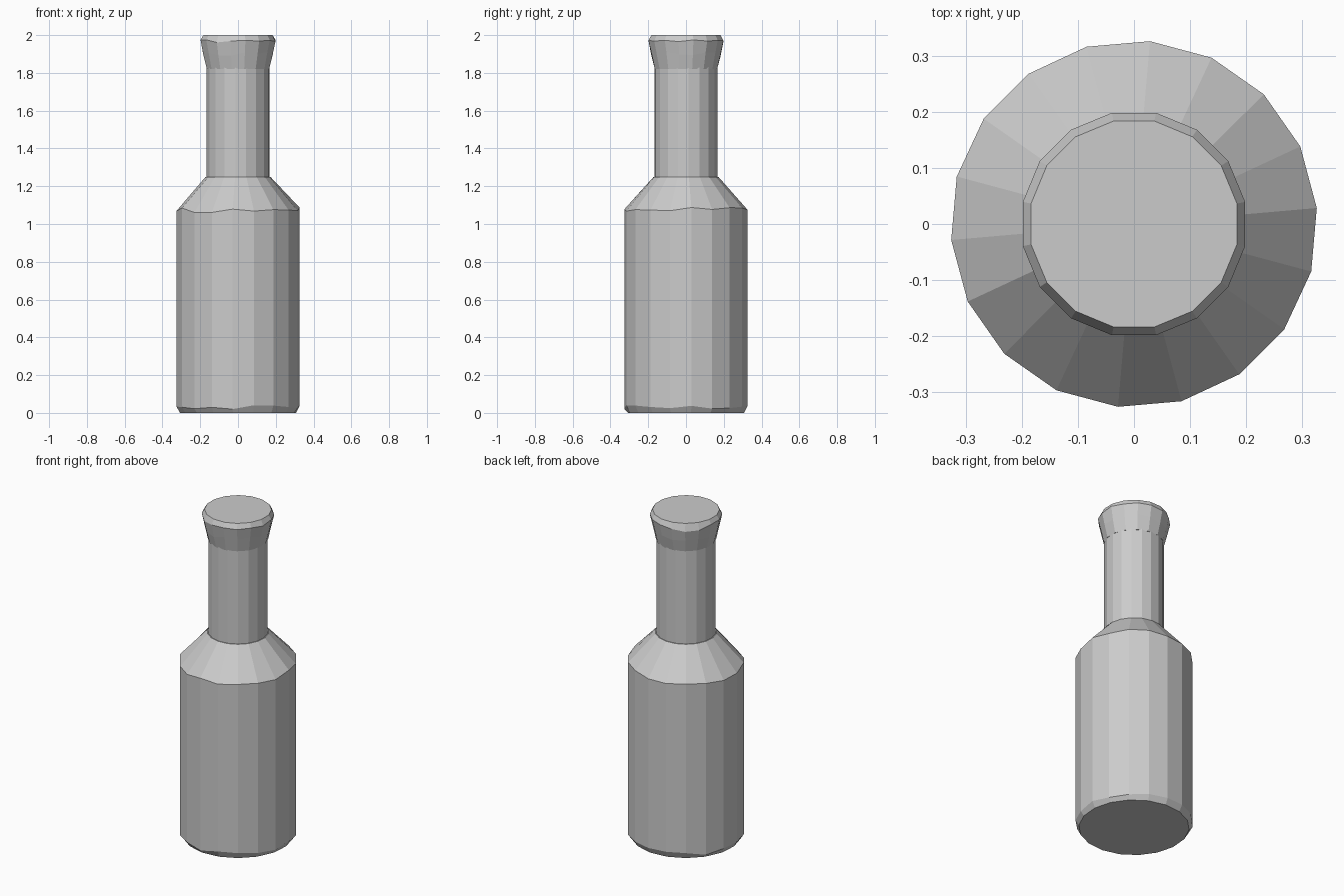
import bpy, bmesh, math, random

random.seed(4)
cube = bpy.data.objects.get("Cube")
if cube:
    bpy.data.objects.remove(cube)

grey = bpy.data.materials.new("plain grey")
grey.use_nodes = True
colour = (0.6, 0.6, 0.6, 1)
grey.diffuse_color = colour
grey.node_tree.nodes["Principled BSDF"].inputs["Base Color"].default_value = colour


def lathe(name, profile, sides, turn=0.0):
    """Closed faceted solid from (radius, height, height wobble) rings."""
    bm = bmesh.new()
    rings = []
    for radius, height, wobble in profile:
        ring = []
        for i in range(sides):
            a = math.tau * (i + turn) / sides
            z = height + random.uniform(-wobble, wobble)
            ring.append(bm.verts.new((radius * math.cos(a), radius * math.sin(a), z)))
        rings.append(ring)
    for low, high in zip(rings, rings[1:]):
        for i in range(sides):
            j = (i + 1) % sides
            bm.faces.new((low[i], low[j], high[j], high[i]))
    bm.faces.new(rings[0][::-1])
    bm.faces.new(rings[-1])
    mesh = bpy.data.meshes.new(name)
    bm.to_mesh(mesh)
    bm.free()
    mesh.materials.append(grey)
    obj = bpy.data.objects.new(name, mesh)
    bpy.context.collection.objects.link(obj)
    return obj


# Body with a worn bottom edge and a sloping shoulder
lathe("bottle_body", [(0.308, 0, 0), (0.327, 0.03, 0.012),
                      (0.327, 1.075, 0.015), (0.172, 1.25, 0)], 18, 0.25)

# Straight neck
lathe("bottle_neck", [(0.167, 1.24, 0), (0.167, 1.83, 0)], 18, 0.25)

# Flared lip with a closed, slightly bevelled top
lathe("bottle_lip", [(0.168, 1.82, 0), (0.187, 1.9, 0.01),
                     (0.202, 1.965, 0.012), (0.187, 2.0, 0)], 16, 0.5)
